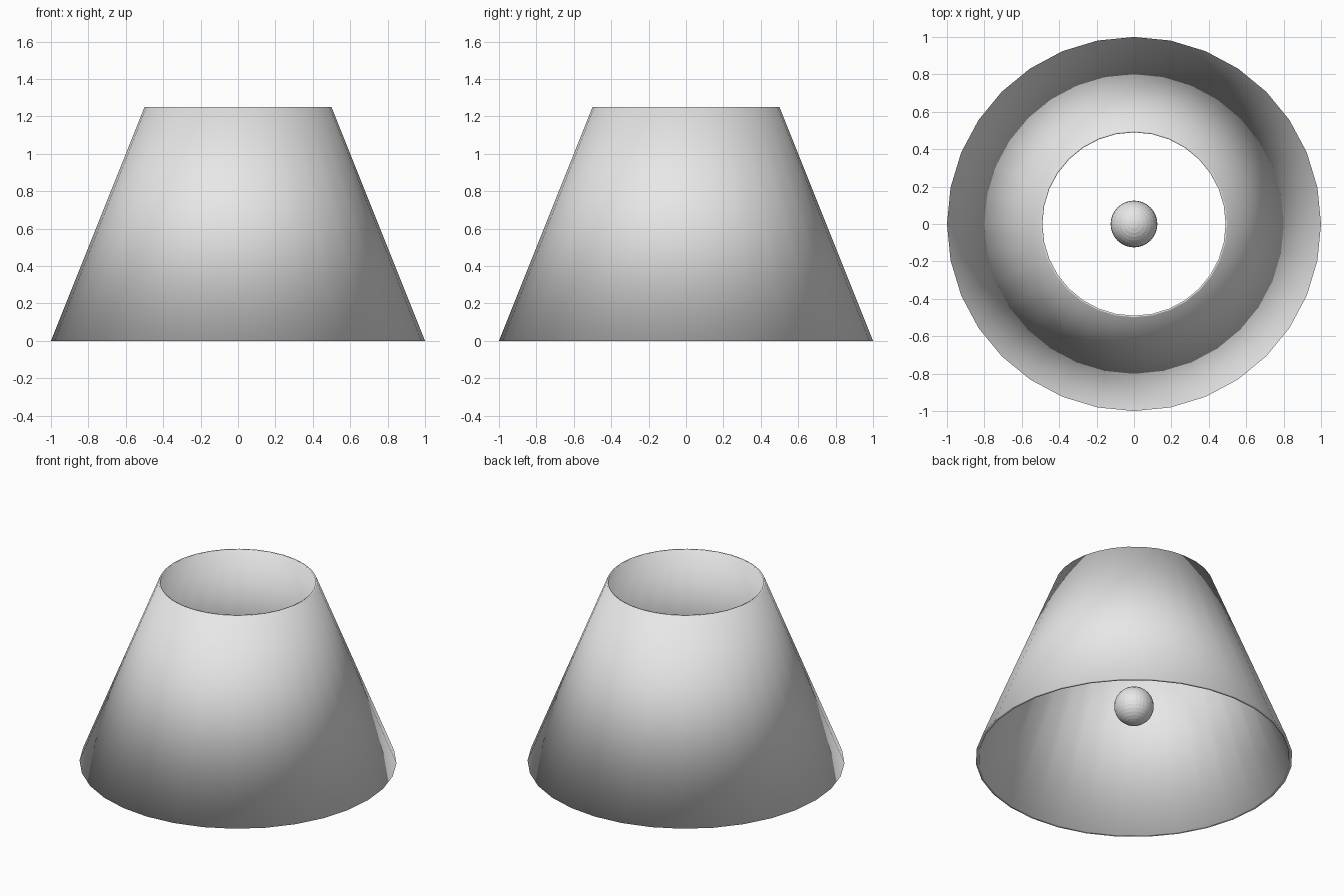
import bpy
import bmesh
from mathutils import Matrix

SIDES = 32
HEIGHT = 1.25

cube = bpy.data.objects.get("Cube")
if cube:
    bpy.data.objects.remove(cube, do_unlink=True)

grey = bpy.data.materials.new("light_grey")
grey.use_nodes = True
grey.diffuse_color = (0.8, 0.8, 0.8, 1)
grey.node_tree.nodes["Principled BSDF"].inputs["Base Color"].default_value = grey.diffuse_color


def add_object(name, bm, smooth):
    bmesh.ops.recalc_face_normals(bm, faces=bm.faces)
    for face in bm.faces:
        face.smooth = smooth
    mesh = bpy.data.meshes.new(name)
    bm.to_mesh(mesh)
    bm.free()
    mesh.materials.append(grey)
    obj = bpy.data.objects.new(name, mesh)
    bpy.context.collection.objects.link(obj)
    return obj


def ring(bm, radius, z):
    return bmesh.ops.create_circle(bm, segments=SIDES, radius=radius,
                                   matrix=Matrix.Translation((0, 0, z)))["verts"]


# Thin conical shade, open at both ends, with level rims shaded smoothly
bm = bmesh.new()
loops = [ring(bm, 1, 0), ring(bm, 0.5, HEIGHT),
         ring(bm, 0.49, HEIGHT), ring(bm, 0.98, 0)]
for a, b in zip(loops, loops[1:] + loops[:1]):
    for i in range(SIDES):
        j = (i + 1) % SIDES
        bm.faces.new((a[i], a[j], b[j], b[i]))
add_object("lamp_shade", bm, True)

# Faceted bulb hanging inside the shade
bm = bmesh.new()
bmesh.ops.create_uvsphere(bm, u_segments=SIDES, v_segments=SIDES // 2, radius=0.125)
add_object("bulb", bm, False).location.z = 0.375
